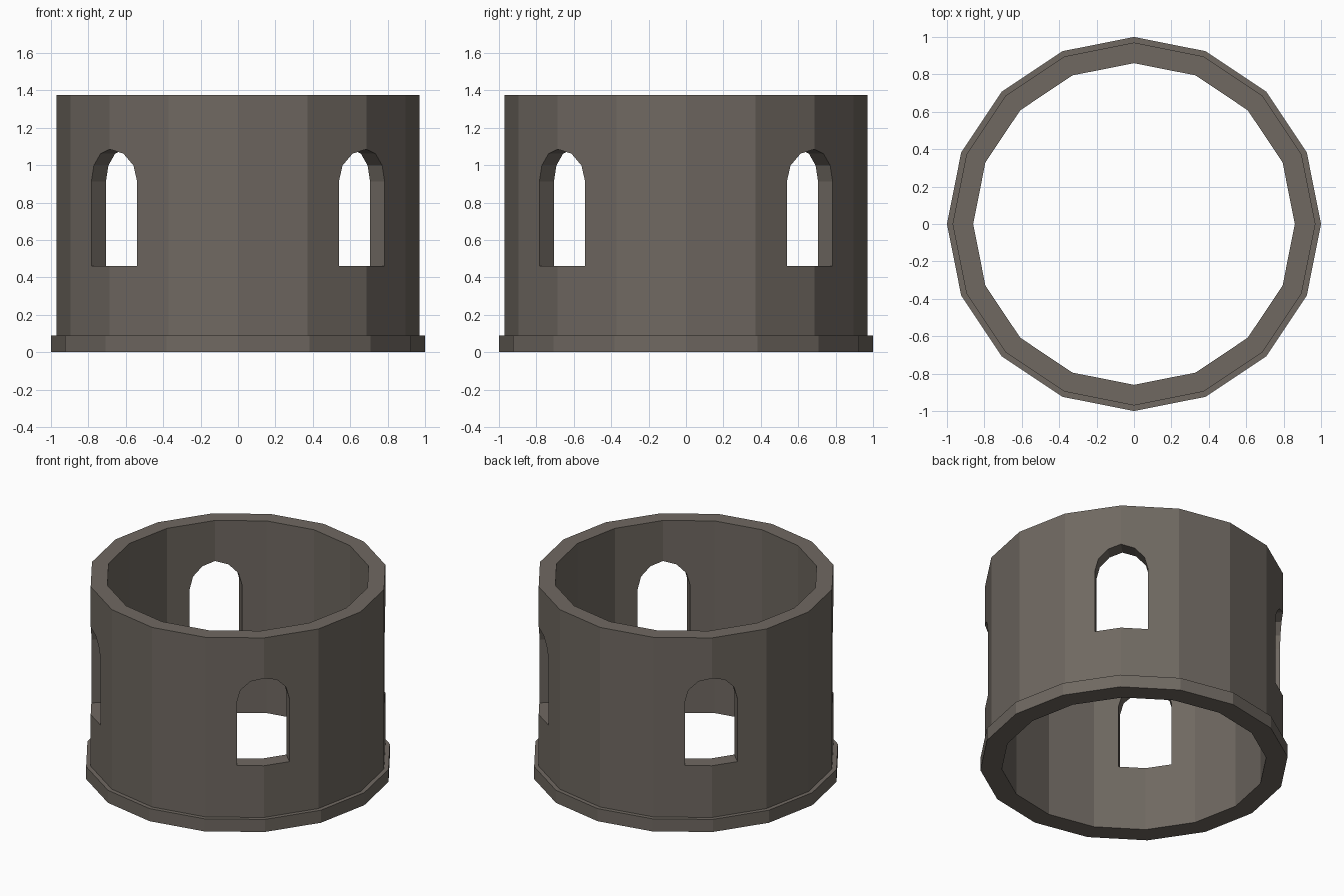
import bpy, bmesh
from math import cos, sin, pi
from mathutils import Matrix

SIDES = 16
WIN_HALF, WIN_SILL, WIN_SPRING = 0.173, 0.46, 0.912

if "Cube" in bpy.data.objects:
    bpy.data.objects.remove(bpy.data.objects["Cube"])

# Stone material
stone = bpy.data.materials.new("dark_stone")
stone.use_nodes = True
colour = (0.16, 0.14, 0.12, 1)
stone.diffuse_color = colour
bsdf = next(n for n in stone.node_tree.nodes if n.type == "BSDF_PRINCIPLED")
bsdf.inputs["Base Color"].default_value = colour
bsdf.inputs["Roughness"].default_value = 0.9


def finish(bm, name):
    """Turn a bmesh into a flat shaded stone object."""
    bmesh.ops.recalc_face_normals(bm, faces=bm.faces)
    mesh = bpy.data.meshes.new(name)
    bm.to_mesh(mesh)
    bm.free()
    mesh.materials.append(stone)
    obj = bpy.data.objects.new(name, mesh)
    bpy.context.collection.objects.link(obj)
    return obj


def lathe(name, profile):
    """Sweep a closed (radius, height) profile round the z axis."""
    bm = bmesh.new()
    rings = []
    for i in range(SIDES):
        a = 2 * pi * i / SIDES
        rings.append([bm.verts.new((r * cos(a), r * sin(a), z)) for r, z in profile])
    n = len(profile)
    for i, ring in enumerate(rings):
        after = rings[(i + 1) % SIDES]
        for j in range(n):
            k = (j + 1) % n
            bm.faces.new((ring[j], after[j], after[k], ring[k]))
    return finish(bm, name)


def window_cutters(name):
    """Four arched prisms crossing the wall on the diagonals."""
    bm = bmesh.new()
    outline = [(-WIN_HALF, WIN_SILL), (WIN_HALF, WIN_SILL)]
    outline += [(WIN_HALF * cos(pi * i / 6), WIN_SPRING + WIN_HALF * sin(pi * i / 6))
                for i in range(7)]
    for q in range(4):
        turn = Matrix.Rotation(pi / 4 + q * pi / 2, 4, "Z")
        face = bm.faces.new([bm.verts.new((0.6, y, z)) for y, z in outline])
        grown = bmesh.ops.extrude_face_region(bm, geom=[face])["geom"]
        outer = [v for v in grown if isinstance(v, bmesh.types.BMVert)]
        bmesh.ops.translate(bm, verts=outer, vec=(0.6, 0, 0))
        bmesh.ops.transform(bm, matrix=turn, verts=list(face.verts) + outer)
    return finish(bm, name)


# Round wall with a projecting plinth at the foot
wall = lathe("tower_wall", [(0.86, 0), (1, 0), (1, 0.09), (0.97, 0.09),
                            (0.97, 1.375), (0.86, 1.375)])

# Arched windows
cutter = window_cutters("window_cutter")
cutter.hide_render = True
cutter.hide_set(True)
cut = wall.modifiers.new("windows", "BOOLEAN")
cut.operation = "DIFFERENCE"
cut.solver = "EXACT"
cut.object = cutter

# Apply the cut and drop the helper
graph = bpy.context.evaluated_depsgraph_get()
wall.data = bpy.data.meshes.new_from_object(wall.evaluated_get(graph))
wall.modifiers.clear()
bpy.data.objects.remove(cutter)
